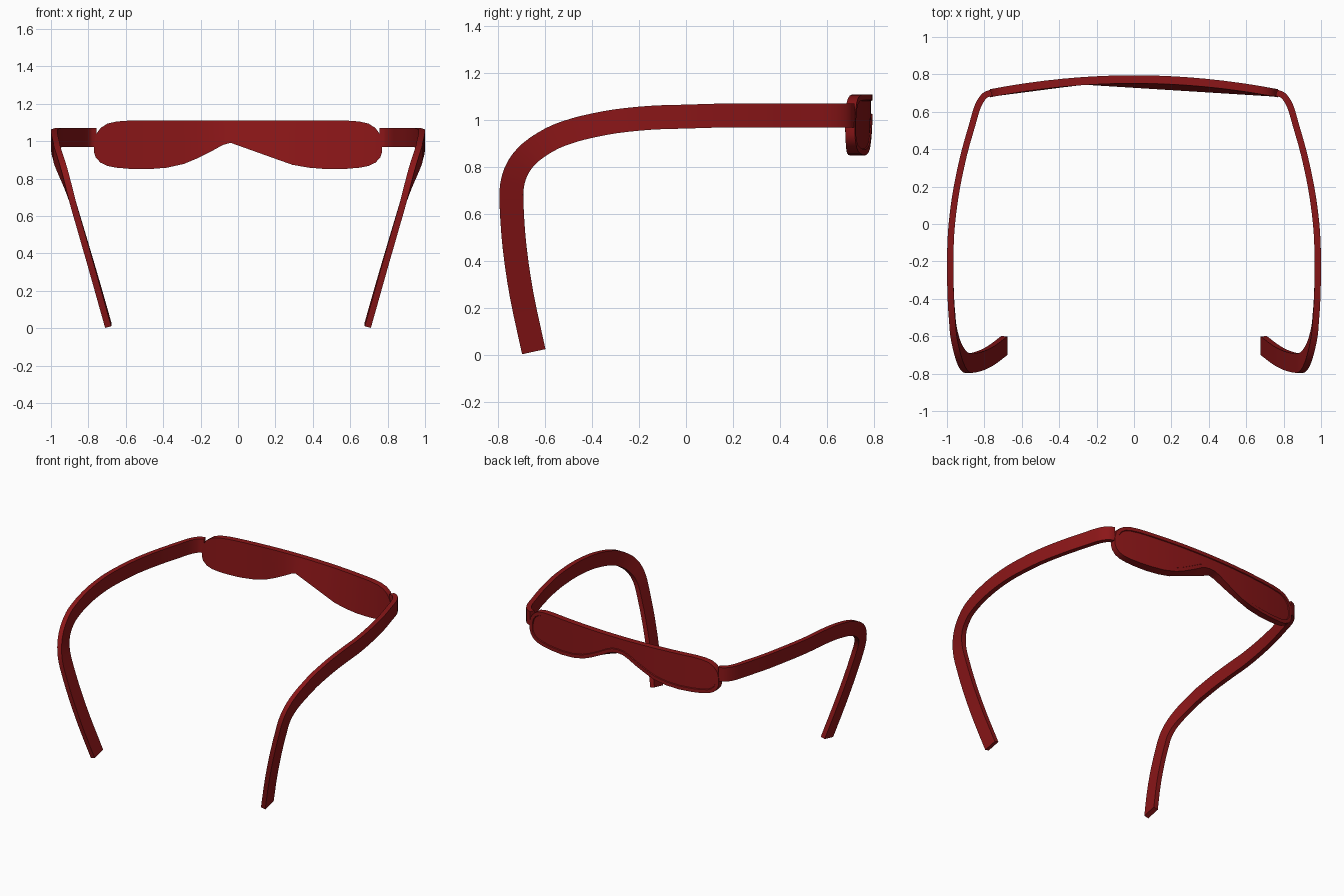
import bpy, bmesh, math
from mathutils import Vector

if "Cube" in bpy.data.objects:
    bpy.data.objects.remove(bpy.data.objects["Cube"])

red = bpy.data.materials.new("dark_red")
red.diffuse_color = (0.26, 0.008, 0.009, 1)
red.use_nodes = True
red.node_tree.nodes["Principled BSDF"].inputs["Base Color"].default_value = red.diffuse_color


def finish(name, bm, angle=35):
    bmesh.ops.recalc_face_normals(bm, faces=bm.faces)
    mesh = bpy.data.meshes.new(name)
    bm.to_mesh(mesh)
    bm.free()
    mesh.materials.append(red)
    obj = bpy.data.objects.new(name, mesh)
    bpy.context.collection.objects.link(obj)
    bpy.ops.object.select_all(action='DESELECT')
    obj.select_set(True)
    bpy.context.view_layer.objects.active = obj
    bpy.ops.object.shade_smooth_by_angle(angle=math.radians(angle))
    return obj


def loft(bm, sections):
    """Skin a row of four-point sections; returns the faces of each side."""
    rings = [[bm.verts.new(p) for p in s] for s in sections]
    sides = [[], [], [], []]
    for a, b in zip(rings, rings[1:]):
        for i in range(4):
            j = (i + 1) % 4
            sides[i].append(bm.faces.new((a[i], a[j], b[j], b[i])))
    bm.faces.new(rings[0])
    bm.faces.new(rings[-1][::-1])
    return sides


def catmull(points, steps):
    pts = [Vector(p) for p in points]
    pts = [2 * pts[0] - pts[1]] + pts + [2 * pts[-1] - pts[-2]]
    out = []
    for a, b, c, d in zip(pts, pts[1:], pts[2:], pts[3:]):
        for k in range(steps):
            t = k / steps
            out.append(0.5 * (2 * b + (c - a) * t + (2 * a - 5 * b + 4 * c - d) * t ** 2
                              + (3 * b - a - 3 * c + d) * t ** 3))
    return out + [pts[-2]]


# Wraparound front: half profile as (x, top z, bottom z)
half = [(0, 1.11, 1.0), (.04, 1.11, .996), (.08, 1.11, .98), (.14, 1.11, .947),
        (.22, 1.11, .907), (.29, 1.11, .878), (.38, 1.11, .858), (.48, 1.11, .85),
        (.58, 1.11, .852), (.65, 1.105, .858), (.70, 1.093, .868),
        (.735, 1.07, .885), (.76, 1.035, .912), (.77, .99, .94)]
columns = [(-x, t, b) for x, t, b in reversed(half[1:])] + half
sections = []
for x, top, bottom in columns:
    outer = .795 - .126 * x * x
    # inner face is nearly flat, meeting at a shallow off-centre ridge
    ridge = .745 - .065 * ((-.27 - x) / .5 if x < -.27 else (x + .27) / 1.04)
    inner_bottom = bottom
    if -.05 < x < .3:
        inner_bottom = min(bottom, .995 - .357 * (x + .05))
    sections.append([(x, outer, top), (x, outer, bottom),
                     (x, ridge, inner_bottom), (x, outer - .043, top)])
bm = bmesh.new()
lens_faces = loft(bm, sections)[0]
bmesh.ops.recalc_face_normals(bm, faces=bm.faces)
# shallow recess leaves a rim around the lens
bmesh.ops.inset_region(bm, faces=lens_faces, thickness=.025, use_even_offset=True)
bmesh.ops.inset_region(bm, faces=lens_faces, thickness=.003, depth=-.006,
                       use_even_offset=True)
finish("lens_front", bm)

# Temple arms: a flat strip swept back and hooked down behind the ear
path = [(.762, .702, 1.02), (.80, .685, 1.02), (.835, .63, 1.02), (.865, .53, 1.02),
        (.91, .37, 1.02), (.95, .18, 1.02), (.974, 0, 1.015), (.982, -.15, 1.01),
        (.982, -.3, .995), (.978, -.42, .972), (.972, -.5, .95), (.965, -.575, .92),
        (.945, -.66, .865), (.922, -.715, .80), (.897, -.742, .72),
        (.868, -.743, .62), (.818, -.73, .45), (.76, -.70, .25), (.694, -.65, .017)]
for name, side in (("right_temple_arm", 1), ("left_temple_arm", -1)):
    pts = catmull(path, 3)
    sections = []
    for i, p in enumerate(pts):
        tangent = (pts[min(i + 1, len(pts) - 1)] - pts[max(i - 1, 0)]).normalized()
        wide = Vector((0, -tangent.z, tangent.y)).normalized()
        thick = tangent.cross(wide).normalized()
        ring = [p + wide * (.051 * a) + thick * (.017 * b)
                for a, b in ((1, 1), (1, -1), (-1, -1), (-1, 1))]
        sections.append([(side * v.x, v.y, v.z) for v in ring])
    bm = bmesh.new()
    loft(bm, sections)
    finish(name, bm)
